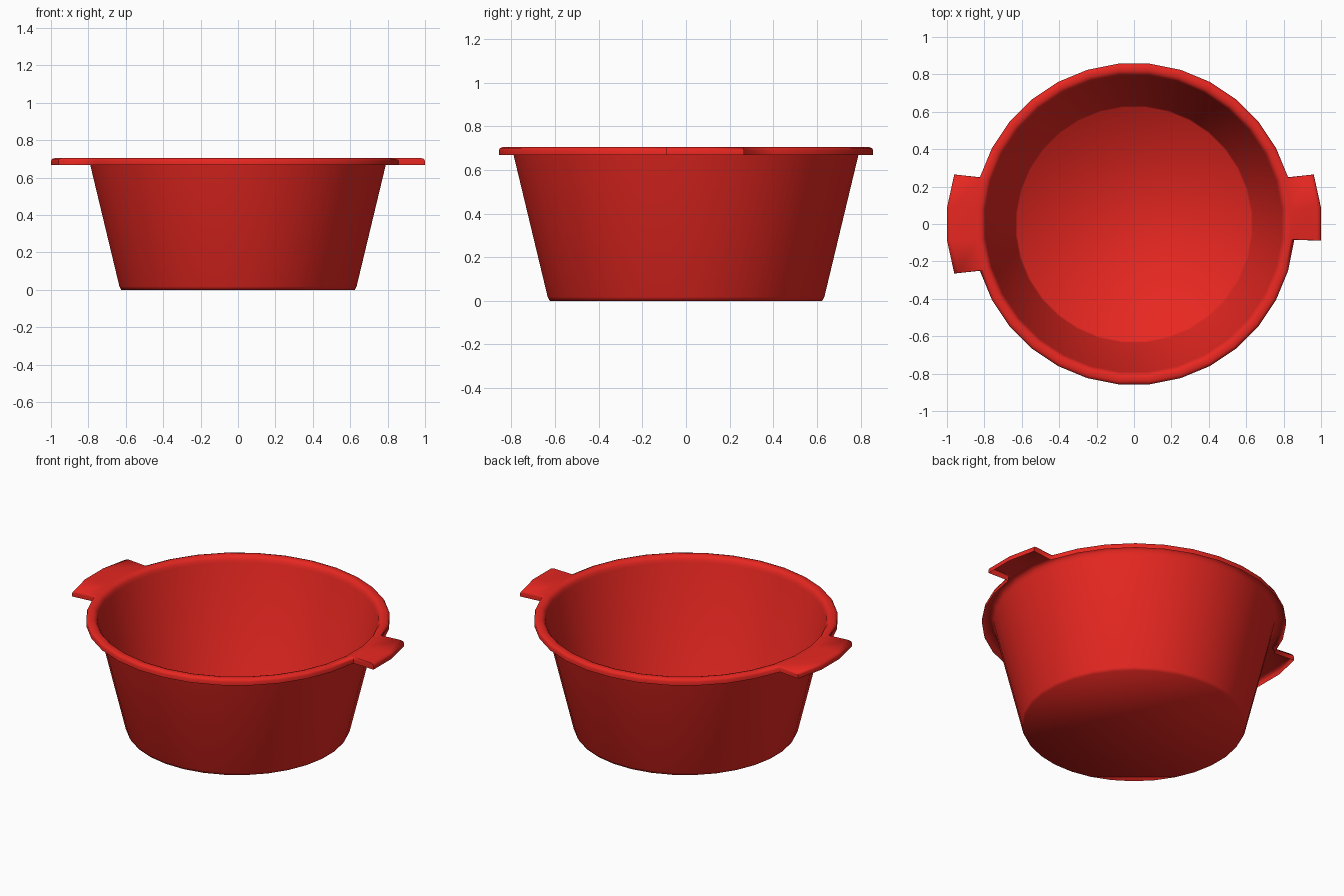
import bpy, bmesh, math

if "Cube" in bpy.data.objects:
    bpy.data.objects.remove(bpy.data.objects["Cube"])

SIDES = 32
K = 1 / math.cos(math.pi / SIDES)      # flat-to-flat radius -> corner radius

# Half profile (radius, height): base, wall, rounded rim, hanging lip
profile = [(0.624, 0.0), (0.634, 0.018), (0.79, 0.668), (0.796, 0.688),
           (0.806, 0.700), (0.82, 0.705), (0.838, 0.705), (0.852, 0.700),
           (0.857, 0.690), (0.857, 0.668)]
LIP = 6                                # profile index where the lip starts

bm = bmesh.new()
rings = []
for r, z in profile:
    ring = []
    for i in range(SIDES):
        a = 2 * math.pi * (i + 0.5) / SIDES
        ring.append(bm.verts.new((r * K * math.cos(a), r * K * math.sin(a), z)))
    rings.append(ring)

# Floor and turned sheet
bm.faces.new(rings[0][::-1])
lip_faces = {0: [], 1: []}
for k in range(len(rings) - 1):
    for i in range(SIDES):
        j = (i + 1) % SIDES
        f = bm.faces.new((rings[k][i], rings[k][j], rings[k + 1][j], rings[k + 1][i]))
        if k >= LIP:
            if j in (0, 1) or i == 0:
                lip_faces[0].append(f)
            elif abs(i - (SIDES // 2 - 1)) <= 1:
                lip_faces[1].append(f)

# Handles: pull the lip outward over three segments on each side
for faces in lip_faces.values():
    res = bmesh.ops.extrude_face_region(bm, geom=faces)
    for v in [g for g in res["geom"] if isinstance(g, bmesh.types.BMVert)]:
        v.co.x *= 1.166
        v.co.y *= 1.06
    bmesh.ops.delete(bm, geom=[f for f in faces if f.is_valid], context="FACES")

# Keep the underside of the handles hollow
bottom = [f for f in bm.faces if all(abs(v.co.z - 0.668) < 1e-4 for v in f.verts)]
bmesh.ops.delete(bm, geom=bottom, context="FACES")
bmesh.ops.recalc_face_normals(bm, faces=bm.faces)
for f in bm.faces:
    f.smooth = True

mesh = bpy.data.meshes.new("pot")
bm.to_mesh(mesh)
bm.free()
pot = bpy.data.objects.new("pot", mesh)
bpy.context.collection.objects.link(pot)

# Red enamel
red = bpy.data.materials.new("red")
red.diffuse_color = (0.8, 0.02, 0.015, 1)
red.use_nodes = True
red.node_tree.nodes["Principled BSDF"].inputs["Base Color"].default_value = red.diffuse_color
mesh.materials.append(red)

# Crisp corners only where handle sides meet the rim
bpy.context.view_layer.objects.active = pot
pot.select_set(True)
bpy.ops.object.shade_smooth_by_angle(angle=math.radians(80))
